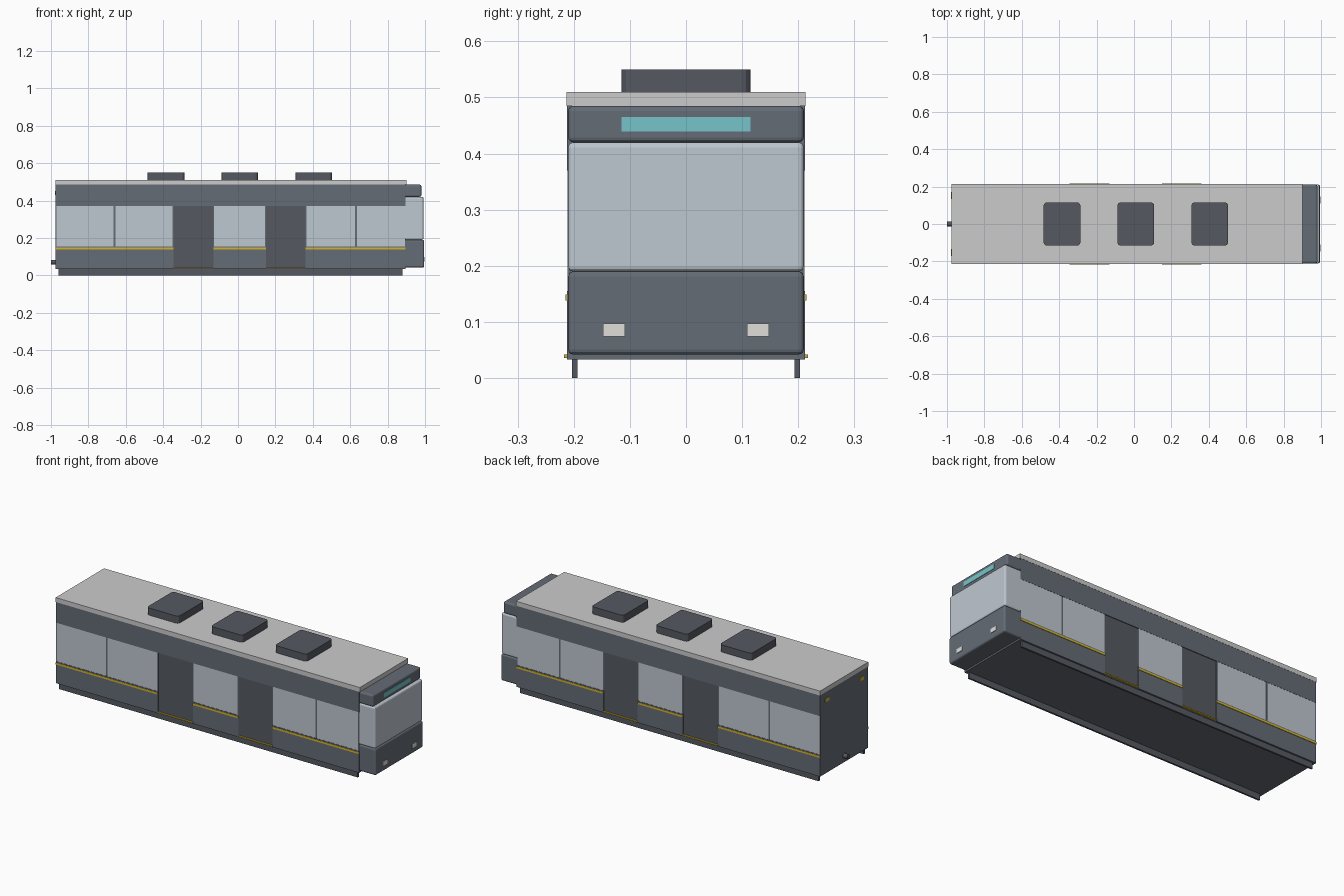
import bpy, bmesh, math
from mathutils import Matrix

if "Cube" in bpy.data.objects:
    bpy.data.objects.remove(bpy.data.objects["Cube"])


def material(name, rgb):
    m = bpy.data.materials.new(name)
    m.diffuse_color = (*rgb, 1)
    m.use_nodes = True
    m.node_tree.nodes["Principled BSDF"].inputs["Base Color"].default_value = m.diffuse_color
    return m


BODY = material("slate_paint", (0.13, 0.15, 0.18))
DARK = material("dark_grey", (0.09, 0.10, 0.12))
GLASS = material("pale_glass", (0.52, 0.58, 0.64))
ROOF = material("roof_grey", (0.62, 0.62, 0.62))
YELLOW = material("yellow", (0.65, 0.45, 0.03))
CYAN = material("display_cyan", (0.18, 0.55, 0.58))
WHITE = material("lamp_white", (0.75, 0.74, 0.70))


def finish(name, bm, mat):
    me = bpy.data.meshes.new(name)
    bm.to_mesh(me)
    bm.free()
    ob = bpy.data.objects.new(name, me)
    bpy.context.collection.objects.link(ob)
    me.materials.append(mat)
    return ob


def box(name, x, y, z, mat, bevel=0, pick=None, segments=3):
    """Box from (min, max) ranges; bevels the edges that pick() accepts."""
    bm = bmesh.new()
    bmesh.ops.create_cube(bm, size=1)
    for v in bm.verts:
        v.co = [r[0] + (c + 0.5) * (r[1] - r[0]) for c, r in zip(v.co, (x, y, z))]
    if bevel:
        edges = [e for e in bm.edges if pick(e)]
        bmesh.ops.bevel(bm, geom=edges, offset=bevel, segments=segments,
                        profile=0.5, affect='EDGES')
    return finish(name, bm, mat)


def side_box(name, x, y, z, mat):
    """The same panel on both long sides."""
    for side, s in (("front", -1), ("back", 1)):
        box(f"{name}_{side}", x, sorted((s * y[0], s * y[1])), z, mat)


X0, X1 = -0.975, 0.895
DOORS = [(-0.345, -0.13), (0.15, 0.36)]
WALLS = [(X0, -0.345), (-0.13, 0.15), (0.36, X1)]
WINDOWS = [(-0.97, -0.666), (-0.656, -0.35), (-0.127, 0.145), (0.365, 0.625), (0.635, 0.892)]

# carriage core and wall panels
box("body_core", (X0, X1), (-0.205, 0.205), (0.033, 0.485), BODY)
side_box("upper_band", (X0, X1), (0.204, 0.212), (0.37, 0.485), BODY)
for i, w in enumerate(WALLS):
    side_box(f"lower_wall_{i}", w, (0.204, 0.212), (0.033, 0.155), BODY)
    side_box(f"window_frame_{i}", w, (0.204, 0.2095), (0.15, 0.371), BODY)
    side_box(f"stripe_{i}", w, (0.211, 0.2145), (0.138, 0.149), YELLOW)
for i, w in enumerate(WINDOWS):
    side_box(f"window_{i}", w, (0.204, 0.211), (0.155, 0.37), GLASS)

# doors with projecting sills
for i, d in enumerate(DOORS):
    side_box(f"door_{i}", d, (0.204, 0.208), (0.038, 0.37), DARK)
    side_box(f"door_sill_{i}", d, (0.204, 0.217), (0.036, 0.042), YELLOW)

# roof and roof units
box("roof", (X0, 0.90), (-0.213, 0.213), (0.485, 0.51), ROOF)
for i, x in enumerate((-0.385, 0.01, 0.405)):
    box(f"roof_unit_{i}", (x - 0.098, x + 0.098), (-0.115, 0.115), (0.508, 0.55), DARK, 0.016,
        lambda e: abs(e.verts[0].co.z - e.verts[1].co.z) > 0.01)

# underside skirts
side_box("skirt", (-0.96, 0.88), (0.193, 0.203), (0, 0.036), DARK)


# cab nose in three stacked blocks, rounded around the front face
def front_edges(e):
    return min(v.co.x for v in e.verts) > 0.95 or (
        abs(e.verts[0].co.x - e.verts[1].co.x) > 0.01)


for name, x, z, mat in (("nose_lower", 0.995, (0.042, 0.19), BODY),
                        ("windshield", 0.992, (0.19, 0.42), GLASS),
                        ("nose_header", 0.98, (0.42, 0.485), BODY)):
    box(name, (0.89, x), (-0.21, 0.21), z, mat, 0.009, front_edges)

box("destination_display", (0.97, 0.982), (-0.115, 0.115), (0.439, 0.465), CYAN)

# headlights and tail lights
for side, s in (("left", -1), ("right", 1)):
    box(f"headlight_{side}", (0.985, 0.998), sorted((s * 0.109, s * 0.148)), (0.074, 0.097), WHITE)
    box(f"tail_light_{side}", (-0.978, -0.97), sorted((s * 0.135, s * 0.17)), (0.43, 0.45), YELLOW)

# rear coupler
bm = bmesh.new()
bmesh.ops.create_cone(bm, cap_ends=True, segments=16, radius1=0.013, radius2=0.013, depth=0.04,
                      matrix=Matrix.Translation((-0.98, 0, 0.07)) @ Matrix.Rotation(math.pi / 2, 4, 'Y'))
finish("rear_coupler", bm, DARK)
